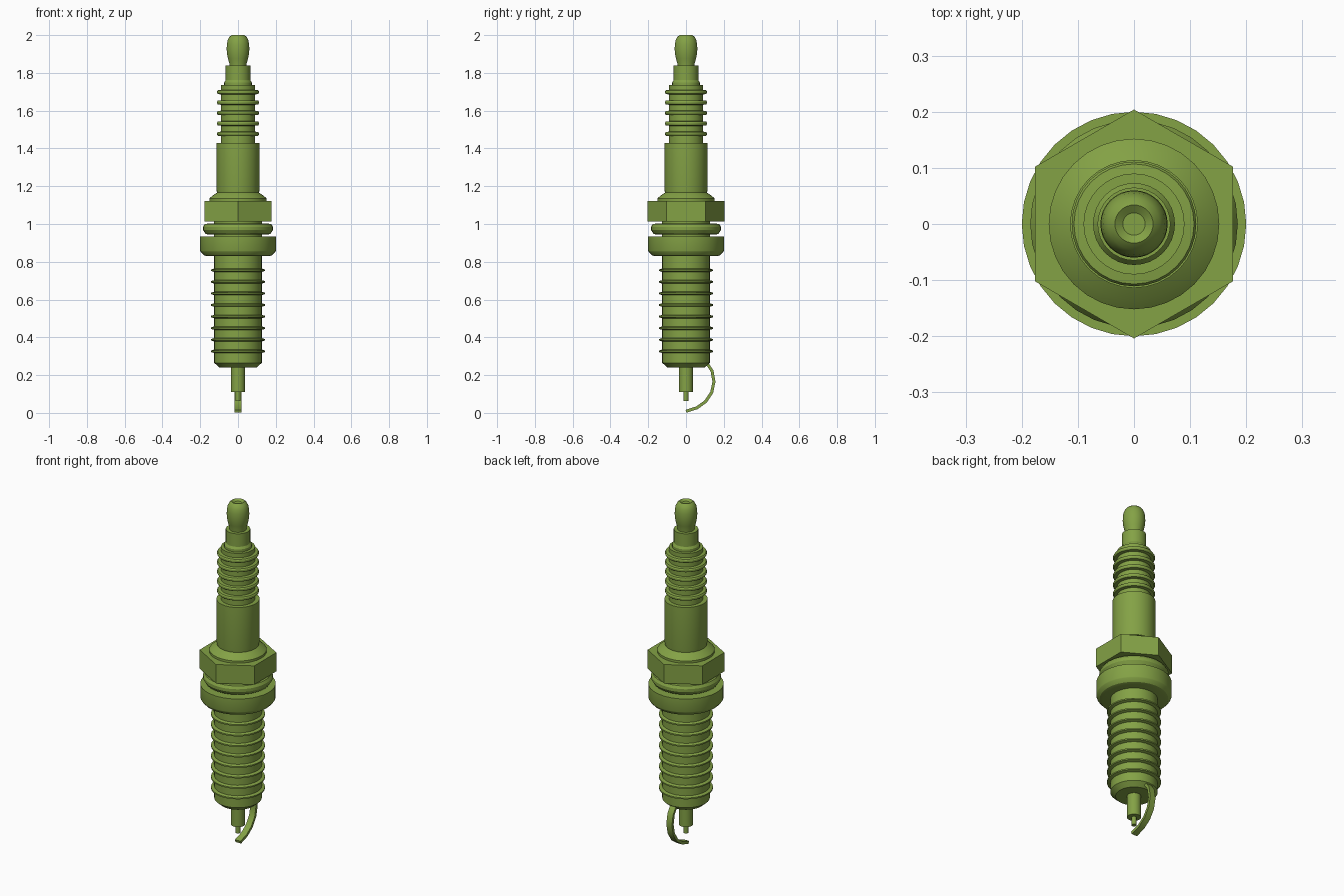
import bpy, bmesh, math
from mathutils import Vector

if "Cube" in bpy.data.objects:
    bpy.data.objects.remove(bpy.data.objects["Cube"])

SEG = 32
green = bpy.data.materials.new("green")
green.diffuse_color = (0.23, 0.36, 0.06, 1)
green.use_nodes = True
green.node_tree.nodes["Principled BSDF"].inputs["Base Color"].default_value = green.diffuse_color


def finish(name, bm, smooth=True):
    bmesh.ops.recalc_face_normals(bm, faces=bm.faces)
    me = bpy.data.meshes.new(name)
    bm.to_mesh(me)
    bm.free()
    ob = bpy.data.objects.new(name, me)
    bpy.context.collection.objects.link(ob)
    me.materials.append(green)
    if smooth:
        bpy.ops.object.select_all(action='DESELECT')
        ob.select_set(True)
        bpy.context.view_layer.objects.active = ob
        bpy.ops.object.shade_smooth_by_angle(angle=math.radians(30))
    return ob


def lathe(name, profile, seg=SEG, turn=0.0, smooth=True):
    """Revolve (radius, z) points about z and cap both ends."""
    bm = bmesh.new()
    rings = []
    for r, z in profile:
        rings.append([bm.verts.new((r * math.cos(turn + math.tau * i / seg),
                                    r * math.sin(turn + math.tau * i / seg), z))
                      for i in range(seg)])
    for a, b in zip(rings, rings[1:]):
        for i in range(seg):
            j = (i + 1) % seg
            bm.faces.new((a[i], a[j], b[j], b[i]))
    bm.faces.new(rings[0])
    bm.faces.new(rings[-1])
    return finish(name, bm, smooth)


# Terminal nut with bulged head and shallow dimple on top
lathe("terminal", [(0.045, 1.83), (0.046, 1.85), (0.053, 1.875), (0.058, 1.90),
                   (0.060, 1.925), (0.059, 1.95), (0.055, 1.972), (0.046, 1.99),
                   (0.034, 2.0), (0.020, 1.99)])
lathe("terminal_collar", [(0.065, 1.76), (0.065, 1.838)])

# Ribbed upper insulator as one profile
ribs = [(0.09, 1.42)]
for z in (1.477, 1.532, 1.588, 1.643, 1.698):
    ribs += [(0.09, z - 0.012), (0.107, z - 0.010), (0.111, z - 0.004),
             (0.111, z + 0.004), (0.107, z + 0.010), (0.09, z + 0.012)]
ribs += [(0.09, 1.735), (0.073, 1.735), (0.073, 1.75), (0.063, 1.765)]
lathe("ribbed_insulator", ribs)
lathe("insulator_body", [(0.108, 1.15), (0.114, 1.18), (0.114, 1.43)])

# Shoulder and hexagonal nut
lathe("shoulder", [(0.152, 1.11), (0.152, 1.135), (0.135, 1.15), (0.108, 1.168)])
lathe("hex_nut", [(0.204, 1.012), (0.204, 1.122)], 6, math.pi / 2, False)

# Gasket groove, gasket ring and seat flange
lathe("groove_core", [(0.128, 0.92), (0.128, 1.02)])
lathe("gasket_ring", [(0.160, 0.945), (0.172, 0.948), (0.185, 0.968),
                      (0.185, 0.985), (0.176, 1.0), (0.160, 1.002)])
lathe("seat_flange", [(0.165, 0.83), (0.182, 0.835), (0.198, 0.853), (0.2, 0.858),
                      (0.2, 0.935)])

# Threaded shell with evenly spaced thread rings
thread = [(0.098, 0.24), (0.126, 0.265)]
for k in range(8):
    z = 0.326 + k * 0.0613
    thread += [(0.126, z - 0.009), (0.143, z - 0.004), (0.143, z + 0.004), (0.126, z + 0.009)]
thread += [(0.126, 0.84)]
lathe("threaded_shell", thread)

# Centre electrode
lathe("lower_insulator", [(0.037, 0.11), (0.037, 0.25)])
lathe("centre_electrode", [(0.013, 0.062), (0.013, 0.12)])

# Curved ground strap: rectangular section swept along a path in the yz plane
path = [Vector(p) for p in ((0.095, 0.268), (0.118, 0.252), (0.138, 0.222), (0.148, 0.165),
                            (0.136, 0.108), (0.104, 0.060), (0.058, 0.027), (0.0, 0.0085))]
bm = bmesh.new()
loops = []
for i, p in enumerate(path):
    t = (path[min(i + 1, len(path) - 1)] - path[max(i - 1, 0)]).normalized()
    n = Vector((-t.y, t.x)) * 0.008
    loops.append([bm.verts.new((x, p.x + s * n.x, p.y + s * n.y))
                  for x, s in ((-0.018, -1), (0.018, -1), (0.018, 1), (-0.018, 1))])
for a, b in zip(loops, loops[1:]):
    for i in range(4):
        j = (i + 1) % 4
        bm.faces.new((a[i], a[j], b[j], b[i]))
bm.faces.new(loops[0])
bm.faces.new(loops[-1])
finish("ground_strap", bm)
